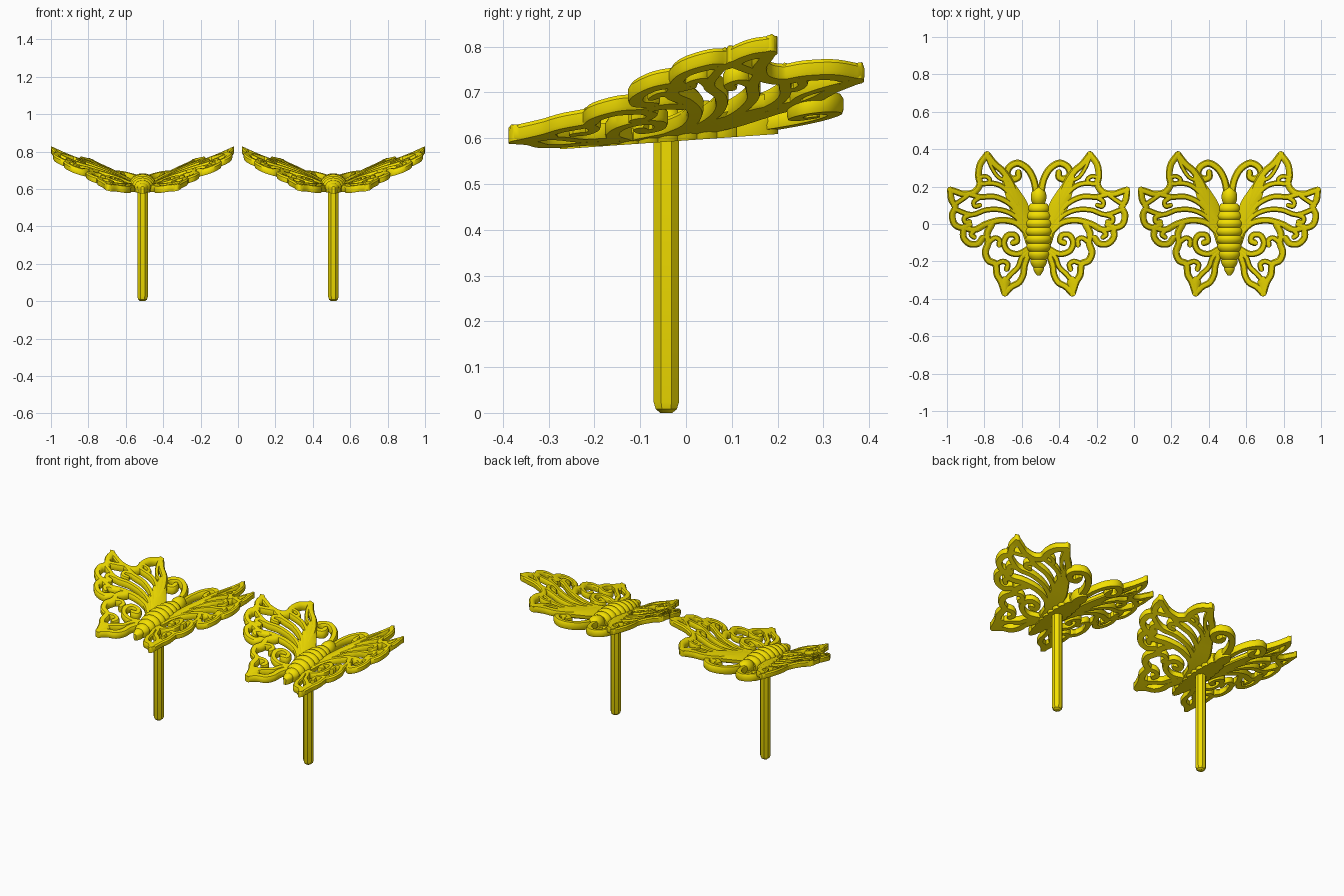
import bpy, bmesh, math
from mathutils import Vector

if "Cube" in bpy.data.objects:
    bpy.data.objects.remove(bpy.data.objects["Cube"])

gold = bpy.data.materials.new("yellow_gold")
gold.diffuse_color = (0.9, 0.74, 0.0, 1)
gold.use_nodes = True
gold.node_tree.nodes["Principled BSDF"].inputs["Base Color"].default_value = gold.diffuse_color


def lift(u, v):
    """Height of the wing underside: tilted in y, rising away from the body."""
    return 0.592 + 0.1 * v + 0.31 * u + 0.12 * u * u - 0.25 * u * max(0, 0.15 - v)


def finish(bm, name, mirrored=False):
    bmesh.ops.recalc_face_normals(bm, faces=bm.faces)
    me = bpy.data.meshes.new(name)
    bm.to_mesh(me)
    bm.free()
    me.materials.append(gold)
    for side, x in (("left", -0.51), ("right", 0.51)):
        ob = bpy.data.objects.new(f"{name}_{side}", me)
        bpy.context.collection.objects.link(ob)
        ob.location.x = x
        if mirrored:
            ob.modifiers.new("mirror", 'MIRROR').use_mirror_merge = False
        bpy.ops.object.select_all(action='DESELECT')
        ob.select_set(True)
        bpy.context.view_layer.objects.active = ob
        if side == "left":
            bpy.ops.object.shade_smooth_by_angle(angle=math.radians(35))


def loft(bm, rings):
    vs = [[bm.verts.new(p) for p in r] for r in rings]
    n = len(vs[0])
    for a, b in zip(vs, vs[1:]):
        for i in range(n):
            bm.faces.new((a[i], a[(i + 1) % n], b[(i + 1) % n], b[i]))
    bm.faces.new(vs[0])
    bm.faces.new(vs[-1])


def spline(pts, steps=6):
    p = [Vector(q) for q in pts]
    p = [2 * p[0] - p[1]] + p + [2 * p[-1] - p[-2]]
    out = []
    for a, b, c, d in zip(p, p[1:], p[2:], p[3:]):
        for k in range(steps):
            t = k / steps
            out.append(0.5 * (2 * b + (c - a) * t + (2 * a - 5 * b + 4 * c - d) * t * t
                              + (3 * b - a - 3 * c + d) * t ** 3))
    return out + [p[-2]]


def strand(bm, pts, w=0.014, thick=0.037, height=lift):
    """Rounded ribbon laid on the wing surface; points are (u, v[, half width])."""
    row = spline([(q[0], q[1], q[2] if len(q) > 2 else w * 1.12) for q in pts])
    rows = []
    for i, q in enumerate(row):
        t = row[min(i + 1, len(row) - 1)] - row[max(i - 1, 0)]
        rows.append((q.xy, t.xy.normalized(), max(q.z, 0.004)))
    caps = [math.radians(a) for a in (75, 40)]
    (c, t, r), (e, s, g) = rows[0], rows[-1]
    rows = ([(c - t * r * math.sin(a), t, r * math.cos(a)) for a in caps] + rows
            + [(e + s * g * math.sin(a), s, g * math.cos(a)) for a in reversed(caps)])
    rings = []
    for c, t, r in rows:
        side = Vector((-t.y, t.x))
        ring = []
        for f, h in ((-.85, 0), (.85, 0), (1, .2), (1, .7), (.65, .95), (0, 1), (-.65, .95), (-1, .7), (-1, .2)):
            p = c + side * r * f
            ring.append((p.x, p.y, height(p.x, p.y) + h * thick))
        rings.append(ring)
    loft(bm, rings)


# Upper wing: solid root, scalloped rim, fan of ribs and scroll ends
bm = bmesh.new()
strand(bm, [(.05, -.1, .02), (.065, -.01, .035), (.1, .08, .05), (.135, .155, .042), (.175, .24, .024)])
strand(bm, [(.11, .12), (.145, .21), (.19, .28), (.235, .32), (.275, .37)], .017)
strand(bm, [(.275, .372), (.312, .32), (.322, .26), (.315, .21), (.345, .17), (.40, .16), (.44, .172), (.472, .182)], .016)
strand(bm, [(.472, .182), (.466, .13), (.445, .09), (.462, .05), (.45, .0), (.41, -.02), (.37, -.005)], .016)
strand(bm, [(.40, -.02), (.402, -.07), (.37, -.105), (.325, -.105), (.30, -.075)], .016)
strand(bm, [(.17, .23), (.215, .25), (.25, .3), (.275, .36)], .01)
strand(bm, [(.12, .11), (.17, .18), (.23, .215), (.315, .215)], .013)
strand(bm, [(.315, .25), (.285, .255), (.262, .24), (.265, .22)], .011)
strand(bm, [(.09, .03), (.15, .105), (.23, .145), (.31, .145), (.37, .16)], .014)
strand(bm, [(.31, .145), (.345, .12), (.34, .095), (.315, .1)], .012)
strand(bm, [(.37, .16), (.41, .13), (.455, .1)], .012)
strand(bm, [(.08, -.01), (.13, .045), (.2, .075), (.28, .075), (.36, .05), (.45, .08)], .013)
strand(bm, [(.36, .05), (.395, .035), (.392, .01), (.37, .012)], .013)
strand(bm, [(.06, -.05), (.12, .005), (.2, .02), (.28, .0), (.34, -.03), (.40, -.02)], .016)
strand(bm, [(.34, -.03), (.36, -.055), (.345, -.07)], .013)
finish(bm, "upper_wing", True)

# Lower wing: outer rim, tail lobe, inner rim and two scrolls
bm = bmesh.new()
strand(bm, [(.25, .0), (.275, -.05), (.27, -.1), (.285, -.15), (.268, -.195), (.23, -.215), (.222, -.27),
            (.2, -.31), (.18, -.368, .02)], .017)
strand(bm, [(.18, -.368, .02), (.145, -.335), (.105, -.312), (.082, -.27), (.075, -.22), (.05, -.15)], .016)
strand(bm, [(.05, -.14), (.09, -.18), (.11, -.23), (.15, -.27), (.19, -.32)], .013)
strand(bm, [(.05, -.13), (.11, -.16), (.165, -.145), (.185, -.1), (.165, -.06), (.125, -.06), (.115, -.09),
            (.135, -.1, .018)], .015)
strand(bm, [(.27, -.1), (.235, -.075), (.21, -.085), (.21, -.11, .016)], .013)
strand(bm, [(.23, -.215), (.19, -.2), (.165, -.215), (.17, -.24, .016)], .013)
strand(bm, [(.18, -.31, .03), (.18, -.355, .022)])
finish(bm, "lower_wing", True)

# Curled antennae
bm = bmesh.new()
strand(bm, [(.012, .17), (.028, .24), (.06, .295), (.11, .325), (.155, .305), (.168, .265), (.14, .24),
            (.11, .25), (.108, .275, .018)], .017, .045,
       lambda u, v: 0.59 + 0.14 * v + 0.14 * u)
finish(bm, "antenna", True)


def body_ring(y, w, h):
    """Domed section with a flat underside on the wing plane."""
    z = 0.6 + 0.07 * y
    ring = [(w * math.cos(a), y, z + 0.025 + h * math.sin(a)) for a in
            (math.pi * k / 12 for k in range(13))]
    return ring + [(-w * 0.8, y, z - 0.005), (w * 0.8, y, z - 0.005)]


# Ribbed abdomen tapering to a pointed tail
bm = bmesh.new()
rings = []
for k in range(91):
    t = k / 90
    y = 0.11 - 0.385 * t
    s = max(0.06, math.sin(math.pi * (0.2 + 0.78 * t)) ** 0.7)
    s *= 0.84 + 0.16 * abs(math.sin(math.pi * 9 * t)) ** 0.7
    rings.append(body_ring(y, 0.073 * s, 0.06 * s))
loft(bm, rings)
finish(bm, "abdomen")

# Head
bm = bmesh.new()
loft(bm, [body_ring(0.145 + 0.056 * math.cos(a), 0.042 * math.sin(a), 0.045 * math.sin(a))
          for a in (math.pi * (0.03 + 0.94 * k / 14) for k in range(15))])
finish(bm, "head")

# Eight-sided post with a chamfered foot
bm = bmesh.new()
loft(bm, [[(r * math.cos(a), -0.043 + r * math.sin(a), z) for a in (math.tau * (k + .5) / 8 for k in range(8))]
          for r, z in ((.014, 0), (.025, .008), (.03, .024), (.03, .61))])
finish(bm, "post")
